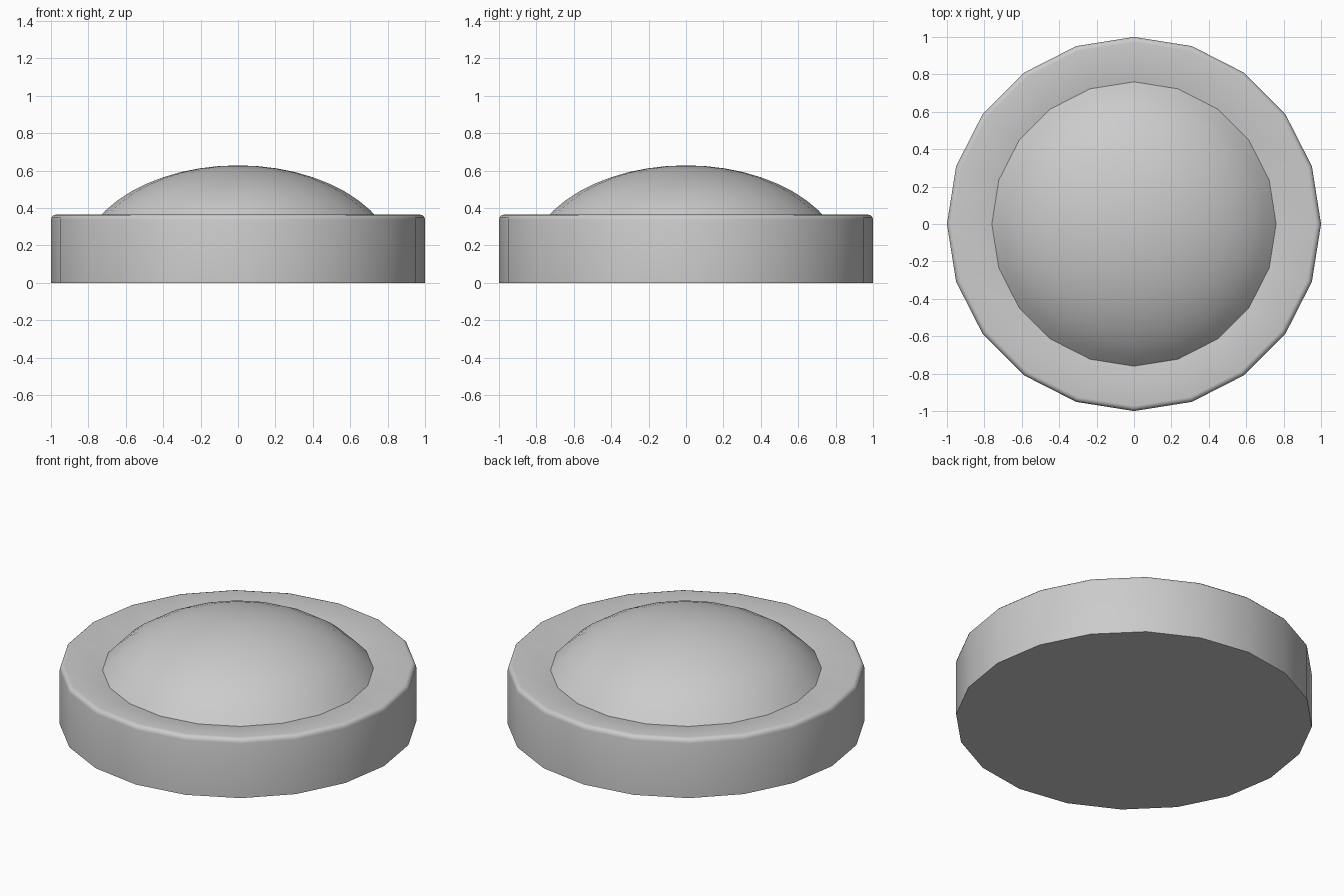
import bpy, bmesh, math

if "Cube" in bpy.data.objects:
    bpy.data.objects.remove(bpy.data.objects["Cube"])

SIDES = 20


def lathe(name, profile, angle):
    """Revolve (radius, z) points about z; radius 0 closes with a pole."""
    bm = bmesh.new()
    rings = []
    for r, z in profile:
        if r == 0:
            rings.append([bm.verts.new((0, 0, z))] * SIDES)
        else:
            rings.append([bm.verts.new((r * math.cos(2 * math.pi * i / SIDES),
                                        r * math.sin(2 * math.pi * i / SIDES), z))
                          for i in range(SIDES)])
    for a, b in zip(rings, rings[1:]):
        for i in range(SIDES):
            j = (i + 1) % SIDES
            bm.faces.new(list(dict.fromkeys((a[i], a[j], b[j], b[i]))))
    mesh = bpy.data.meshes.new(name)
    bm.to_mesh(mesh)
    bm.free()
    obj = bpy.data.objects.new(name, mesh)
    bpy.context.collection.objects.link(obj)
    bpy.ops.object.select_all(action='DESELECT')
    obj.select_set(True)
    bpy.context.view_layer.objects.active = obj
    bpy.ops.object.shade_smooth_by_angle(angle=math.radians(angle))
    return obj


# Base: flat bottom, straight wall, rounded rim, top sloping gently inwards
bevel = 0.027
rim = [(1 - bevel + bevel * math.cos(t * math.pi / 6),
        0.338 + bevel * math.sin(t * math.pi / 6)) for t in range(4)]
lathe("base", [(0, 0), (1, 0)] + rim + [(0.76, 0.332)], 40)

# Dome: shallow elliptical cap resting inside the base
R, A, H, C = 0.76, 0.85, 0.539, 0.089
t0 = math.acos(R / A)
steps = 9
dome = [(R, 0.332)]
for k in range(1, steps):
    t = t0 + (math.pi / 2 - t0) * k / steps
    dome.append((A * math.cos(t), C + H * math.sin(t)))
dome.append((0, C + H))
lathe("dome", dome, 40)
